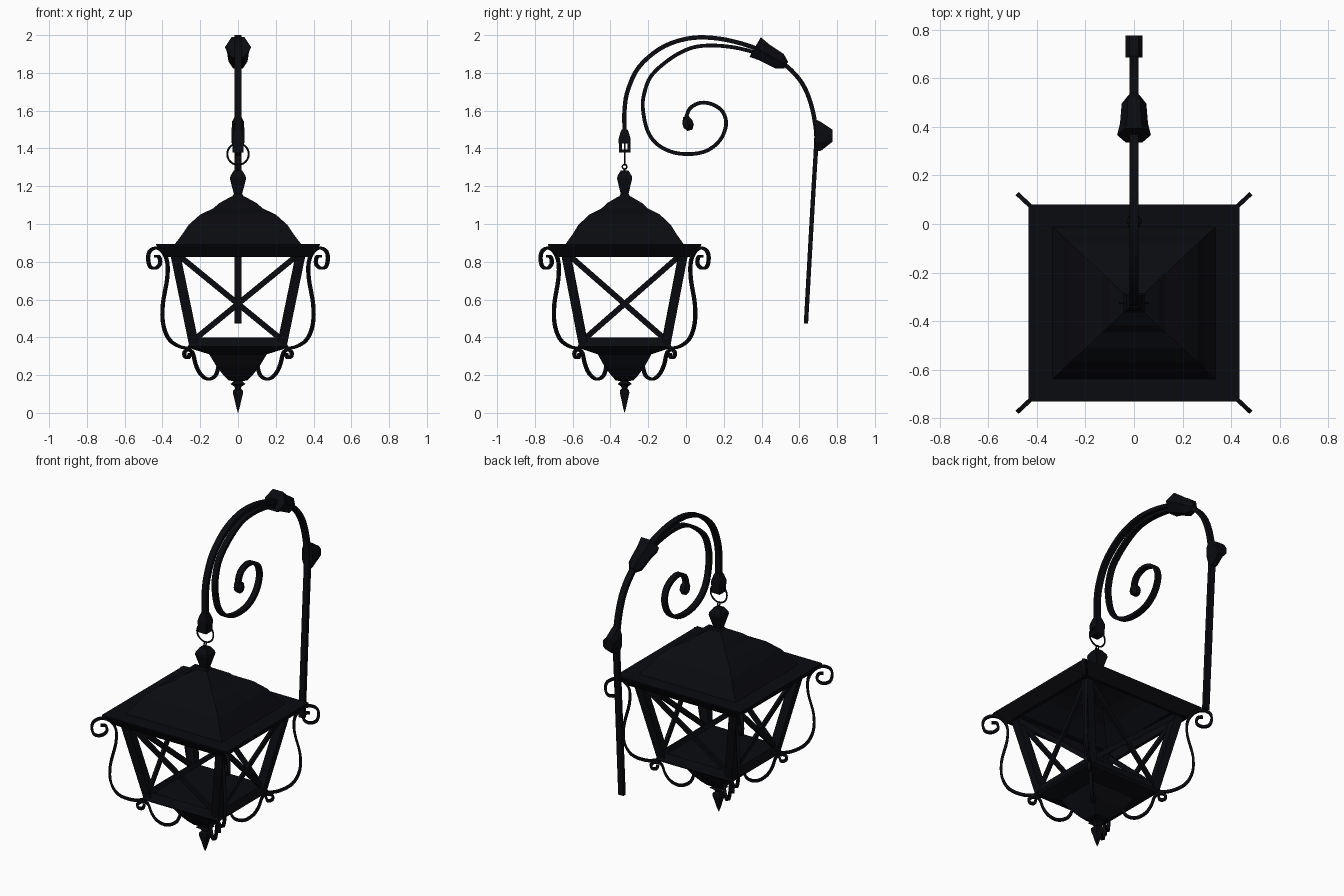
import bpy, math
from mathutils import Vector, Matrix

if "Cube" in bpy.data.objects:
    bpy.data.objects.remove(bpy.data.objects["Cube"])

CY, DEPTH = -0.325, 0.935          # lantern centre in y, depth/width ratio
Z = Vector((0, 0, 1))
C = Vector((0, CY, 0))
iron = bpy.data.materials.new("black_iron")
iron.diffuse_color = (0.003, 0.0033, 0.005, 1)
iron.use_nodes = True
iron.node_tree.nodes["Principled BSDF"].inputs["Base Color"].default_value = iron.diffuse_color


def make(name, verts, faces, smooth=None):
    me = bpy.data.meshes.new(name)
    me.from_pydata([tuple(v) for v in verts], [], faces)
    me.materials.append(iron)
    ob = bpy.data.objects.new(name, me)
    bpy.context.collection.objects.link(ob)
    if smooth:
        bpy.ops.object.select_all(action='DESELECT')
        ob.select_set(True)
        bpy.context.view_layer.objects.active = ob
        bpy.ops.object.shade_smooth_by_angle(angle=math.radians(smooth))
    return ob


def loft(name, rings, smooth=None):
    """Skin a list of equal vertex rings and cap both ends."""
    n = len(rings[0])
    faces = [(i * n + j, i * n + (j + 1) % n, (i + 1) * n + (j + 1) % n, (i + 1) * n + j)
             for i in range(len(rings) - 1) for j in range(n)]
    faces += [tuple(reversed(range(n))), tuple(range((len(rings) - 1) * n, len(rings) * n))]
    return make(name, [v for r in rings for v in r], faces, smooth)


def lathe(name, prof, sides, loc=C, axis=Z, sy=1.0, phase=0.5):
    """Turned part; radius is measured to the flats. Profile runs along +axis."""
    rot = Vector(axis).to_track_quat('Z', 'Y') if Vector(axis) != Z else Matrix.Identity(3)
    k = 1 / math.cos(math.pi / sides)
    rings = []
    for r, h in prof:
        r = max(r, 0.0005) * k
        ring = []
        for j in range(sides):
            a = (j + phase) * 2 * math.pi / sides
            ring.append(loc + rot @ Vector((r * math.cos(a), r * math.sin(a) * sy, h)))
        rings.append(ring)
    return loft(name, rings)


def ribbon(name, pts, hw, ht, origin, d, steps=4):
    """Rectangular bar swept along a smooth path of (u, z) points in a vertical plane."""
    p = [origin + Vector(d) * u + Z * z for u, z in pts]
    p = [2 * p[0] - p[1]] + p + [2 * p[-1] - p[-2]]
    path = []
    for i in range(1, len(p) - 2):
        a, b, c, e = p[i - 1:i + 3]
        for s in range(steps):
            t = s / steps
            path.append(0.5 * (2 * b + (c - a) * t + (2 * a - 5 * b + 4 * c - e) * t * t
                               + (3 * b - a - 3 * c + e) * t ** 3))
    path.append(p[-2])
    side = Vector(d).cross(Z).normalized()
    rings = []
    for i, q in enumerate(path):
        t = (path[min(i + 1, len(path) - 1)] - path[max(i - 1, 0)]).normalized()
        n = side.cross(t)
        rings.append([q + side * hw * a + n * ht * b for a, b in ((1, 1), (-1, 1), (-1, -1), (1, -1))])
    return loft(name, rings, 40)


def beam(name, a, b, hw, ht, normal):
    a, b = Vector(a), Vector(b)
    side = (b - a).cross(Vector(normal)).normalized()
    n = (b - a).cross(side).normalized()
    return loft(name, [[q + side * hw * i + n * ht * j for i, j in ((1, 1), (-1, 1), (-1, -1), (1, -1))]
                       for q in (a, b)])


def ring(name, loc, R, r, rot):
    bpy.ops.mesh.primitive_torus_add(major_radius=R, minor_radius=r, major_segments=24,
                                     minor_segments=6, location=loc, rotation=rot)
    ob = bpy.context.object
    ob.name = name
    ob.data.materials.append(iron)
    bpy.ops.object.shade_smooth_by_angle(angle=math.radians(60))


# hollow square roof with flat brim
lathe("roof", [(0, 1.13), (0.095, 1.095), (0.195, 1.04), (0.255, 0.985), (0.328, 0.885), (0.355, 0.88),
               (0.36, 0.825), (0.38, 0.825), (0.432, 0.885), (0.434, 0.893), (0.335, 0.893),
               (0.295, 0.945), (0.262, 0.995), (0.2, 1.05), (0.13, 1.083), (0.1, 1.11),
               (0.037, 1.145), (0, 1.147)], 4, sy=DEPTH)

# square base plate and tapering bowl beneath
lathe("base", [(0, 0.165), (0.05, 0.172), (0.075, 0.197), (0.112, 0.243), (0.14, 0.29), (0.152, 0.31),
               (0.255, 0.342), (0.265, 0.352), (0.247, 0.4), (0, 0.4)], 4, sy=DEPTH)

# square finials
lathe("top_finial", [(0.037, 1.135), (0.022, 1.16), (0.03, 1.19), (0.043, 1.24), (0.04, 1.255),
                     (0.022, 1.283), (0, 1.285)], 4, sy=DEPTH)
lathe("bottom_finial", [(0, 0), (0.008, 0.025), (0.018, 0.07), (0.027, 0.105), (0.025, 0.12),
                        (0.015, 0.13), (0.02, 0.14), (0.04, 0.153), (0.02, 0.17), (0.02, 0.18)],
      4, sy=DEPTH)

# corner posts and corner scrolls
upper = [(0.439, 0.83), (0.418, 0.825), (0.413, 0.79), (0.436, 0.766), (0.466, 0.775), (0.476, 0.82),
         (0.466, 0.857), (0.435, 0.873), (0.4, 0.855), (0.375, 0.8), (0.375, 0.71), (0.398, 0.575),
         (0.396, 0.47), (0.365, 0.39), (0.307, 0.35), (0.255, 0.345)]
lower = [(0.255, 0.315), (0.262, 0.293), (0.28, 0.297), (0.284, 0.32), (0.266, 0.335), (0.24, 0.318),
         (0.225, 0.26), (0.203, 0.212), (0.17, 0.182), (0.14, 0.182), (0.115, 0.205), (0.1, 0.26)]
for sx in (-1, 1):
    for sy in (-1, 1):
        tag = ("left" if sx < 0 else "right") + ("_front" if sy < 0 else "_back")
        d = Vector((sx, sy * DEPTH, 0))
        beam("post_" + tag, C + d * 0.334 + Z * 0.85, C + d * 0.235 + Z * 0.37, 0.026, 0.024, (0, sy, 0))
        ribbon("side_scroll_" + tag, upper, 0.009, 0.007, C, d)
        ribbon("lower_scroll_" + tag, lower, 0.009, 0.007, C, d)

# crossed braces on the four sides
for i, side in enumerate(("front", "right", "back", "left")):
    R = Matrix.Diagonal((1, DEPTH, 1)) @ Matrix.Rotation(i * math.pi / 2, 3, 'Z')
    for s in (-1, 1):
        beam(f"brace_{side}_{'a' if s < 0 else 'b'}", C + R @ Vector((s * 0.315, -0.332, 0.835)),
             C + R @ Vector((-s * 0.235, -0.24, 0.385)), 0.015, 0.008, R @ Vector((0, -1, 0)))

# hanging ring, eye and the looped end of the arm
ring("hanging_ring", (0, CY, 1.37), 0.057, 0.005, (math.pi / 2, 0, 0))
ring("eye", (0, CY, 1.303), 0.012, 0.004, (0, math.pi / 2, 0))
lathe("eye_stem", [(0.005, 1.28), (0.005, 1.295)], 6)
lathe("arm_end_cap", [(0.031, 1.425), (0.032, 1.45), (0.022, 1.485), (0.016, 1.5)], 4)
for s in (-1, 1):
    beam("loop_side", C + Vector((0, s * 0.023, 1.38)), C + Vector((0, s * 0.023, 1.44)),
         0.028, 0.008, (0, 1, 0))
beam("loop_bottom", (0, CY - 0.031, 1.387), (0, CY + 0.031, 1.387), 0.028, 0.008, (0, 0, 1))

# main arm and inner scroll
O, Y = Vector((0, 0, 0)), (0, 1, 0)
ribbon("main_arm", [(-.325, 1.475), (-.325, 1.61), (-.306, 1.714), (-.25, 1.83), (-.143, 1.925),
                    (-.026, 1.974), (.1, 1.988), (.254, 1.966), (.413, 1.912), (.53, 1.838),
                    (.614, 1.746), (.662, 1.634), (.688, 1.5), (.688, 1.4), (.672, 1.131),
                    (.635, .474)], 0.018, 0.0115, O, Y)
ribbon("inner_scroll", [(.4, 1.9), (.254, 1.935), (.12, 1.945), (.016, 1.928), (-.09, 1.87),
                        (-.185, 1.783), (-.222, 1.687), (-.228, 1.608), (-.206, 1.5), (-.159, 1.428),
                        (-.08, 1.383), (.016, 1.37), (.11, 1.388), (.18, 1.444), (.212, 1.523),
                        (.196, 1.592), (.143, 1.632), (.08, 1.642), (.026, 1.617), (.003, 1.571),
                        (.005, 1.53)], 0.017, 0.01, O, Y)
lathe("scroll_tip", [(0.014, -0.005), (0.028, 0.025), (0.028, 0.05), (0.014, 0.072)], 6,
      Vector((0, 0, 1.565)), (0, 0.3, -1), phase=0)

# hexagonal collar where the scroll joins the arm
lathe("arm_collar", [(0.06, 0), (0.05, 0.055), (0.044, 0.15), (0.02, 0.19)], 6,
      Vector((0, 0.366, 1.937)), (0, 0.86, -0.5), phase=0)

# wall mount block
loft("wall_mount", [[Vector((x * 0.035, y, z)) for x, z in
                     ((-.5, lo), (.5, lo), (1, lo + .05 * k), (1, hi - .05 * k), (.5, hi),
                      (-.5, hi), (-1, hi - .05 * k), (-1, lo + .05 * k))]
                    for y, lo, hi, k in ((.685, 1.385, 1.555, 1), (.715, 1.388, 1.54, .9),
                                         (.775, 1.435, 1.5, .3))])
